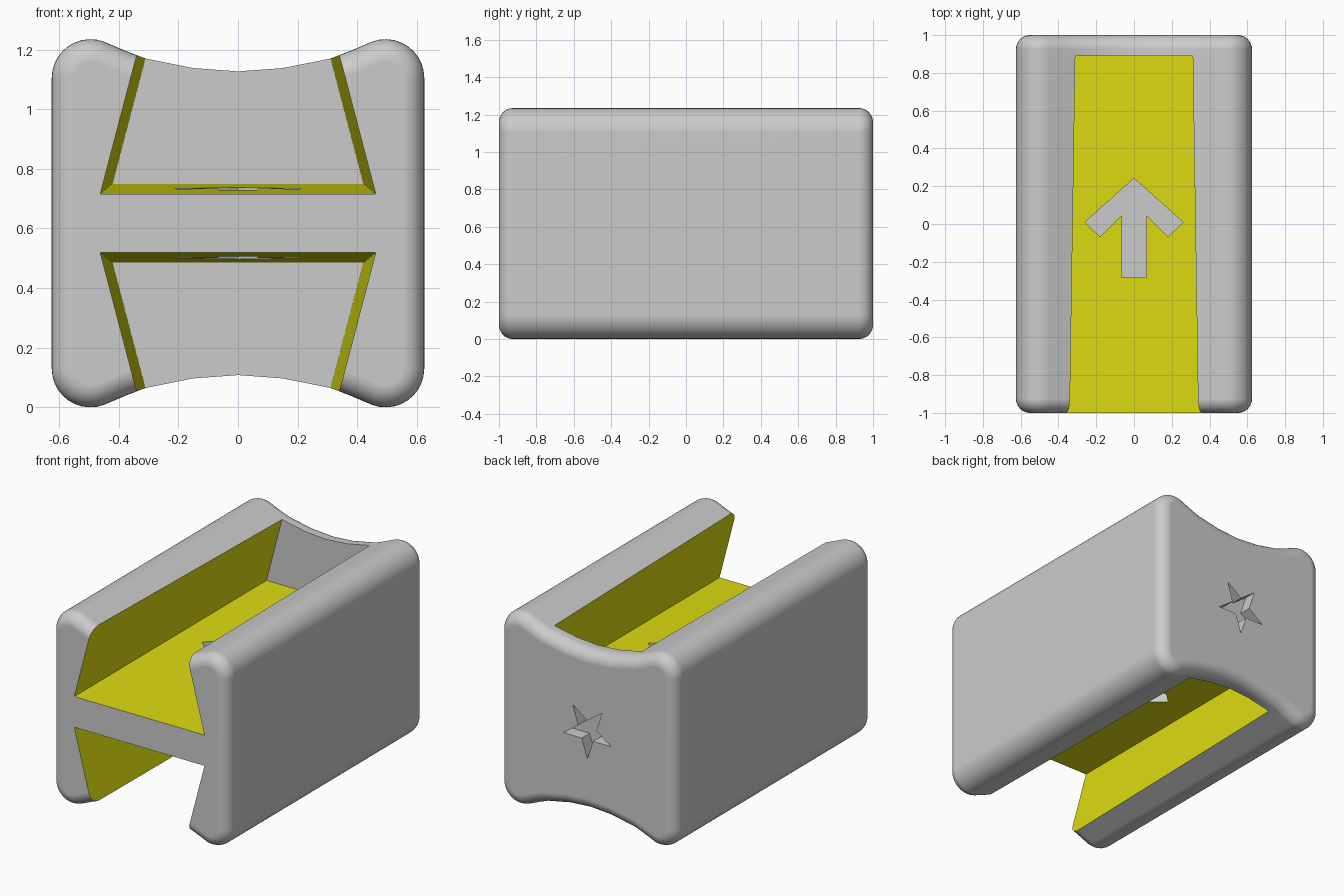
import bpy, bmesh, math
from mathutils import Vector

if "Cube" in bpy.data.objects:
    bpy.data.objects.remove(bpy.data.objects["Cube"])

H = 1.235            # total height
W = 0.625            # half width
R = 0.13             # long-edge corner radius
FILLET = 0.075       # end-edge rounding

yellow = bpy.data.materials.new("slot_yellow")
yellow.diffuse_color = (0.72, 0.71, 0.005, 1)
yellow.use_nodes = True
yellow.node_tree.nodes["Principled BSDF"].inputs["Base Color"].default_value = yellow.diffuse_color


def loft(name, rings, side_material=0):
    """Closed solid through equal-length rings; end caps stay grey."""
    bm = bmesh.new()
    vs = [[bm.verts.new(p) for p in ring] for ring in rings]
    n = len(rings[0])
    for a, b in zip(vs, vs[1:]):
        for i in range(n):
            j = (i + 1) % n
            bm.faces.new((a[i], a[j], b[j], b[i])).material_index = side_material
    bm.faces.new(vs[0])
    bm.faces.new(vs[-1])
    bmesh.ops.recalc_face_normals(bm, faces=bm.faces)
    me = bpy.data.meshes.new(name)
    bm.to_mesh(me)
    bm.free()
    me.materials.append(None)
    me.materials.append(yellow)
    ob = bpy.data.objects.new(name, me)
    bpy.context.collection.objects.link(ob)
    return ob


# Body outline: one quarter (side, rounded corner, dished top), mirrored twice
quarter = []
cx, cz = W - R, H - R
for i in range(11):
    a = math.radians(110 * i / 10)
    quarter.append((cx + R * math.cos(a), cz + R * math.sin(a)))
quarter += [(0.38, 1.197), (0.31, 1.17), (0.15, 1.138)]
top = quarter + [(0, 1.127)] + [(-x, z) for x, z in reversed(quarter)]
outline = [Vector(p) for p in top + [(-x, H - z) for x, z in top]]


def inset(points, d):
    """Offset a counter-clockwise outline inward."""
    out = []
    for i, p in enumerate(points):
        e1 = (p - points[i - 1]).normalized()
        e2 = (points[(i + 1) % len(points)] - p).normalized()
        n1, n2 = Vector((-e1.y, e1.x)), Vector((-e2.y, e2.x))
        m = (n1 + n2).normalized()
        out.append(p + m * d / m.dot(n1))
    return out


# Body with rounded ends
steps = []
for i in range(9):
    a = math.radians(90 * i / 8)
    steps.append((FILLET * (1 - math.sin(a)), -1 + FILLET * (1 - math.cos(a))))
steps += [(d, -y) for d, y in reversed(steps)]
body = loft("slotted_block", [[(p.x, y, p.y) for p in inset(outline, d)] for d, y in steps])


def slot_ring(y, flip):
    """Tapered dovetail section at depth y."""
    t = (y + 1) / 1.89
    x0, z0, z1 = 0.462 - 0.041 * t, 0.716 + 0.034 * t, 1.4
    x1 = x0 - 0.262 * (z1 - z0)
    pts = [(-x0, z0), (x0, z0), (x1, z1), (-x1, z1)]
    return [(x, y, H - z if flip else z) for x, z in pts]


# Dovetail slots and arrow recesses, top and bottom
half = [(0, 0.242), (0.26, 0.01), (0.18, -0.068), (0.066, 0.046), (0.066, -0.284)]
arrow = half + [(-x, y) for x, y in reversed(half[1:])]
cutters = []
for side, flip in (("top", False), ("bottom", True)):
    cutters.append(loft(side + "_slot_cutter", [slot_ring(-1.2, flip), slot_ring(0.89, flip)], 1))
    cutters.append(loft(side + "_arrow_cutter",
                        [[(x, y, H - z if flip else z) for x, y in arrow] for z in (0.675, 0.8)]))

# Star recess in the back face, one point down
star = []
for i in range(10):
    a = math.radians(-90 + 36 * i)
    r = 0.068 if i % 2 else 0.177
    star.append((r * math.cos(a), H / 2 + r * math.sin(a)))
cutters.append(loft("star_cutter", [[(x, y, z) for x, z in star] for y in (0.92, 1.1)]))

# Cut the recesses
bpy.context.view_layer.objects.active = body
body.select_set(True)
for c in cutters:
    c.hide_render = True
    m = body.modifiers.new(c.name, 'BOOLEAN')
    m.operation = 'DIFFERENCE'
    m.solver = 'EXACT'
    m.object = c
    bpy.ops.object.modifier_apply(modifier=m.name)
    bpy.data.objects.remove(c)

# Smooth rounding, crisp cuts
bpy.ops.object.shade_smooth_by_angle(angle=math.radians(30))
wn = body.modifiers.new("flat_faces", 'WEIGHTED_NORMAL')
wn.keep_sharp = True
